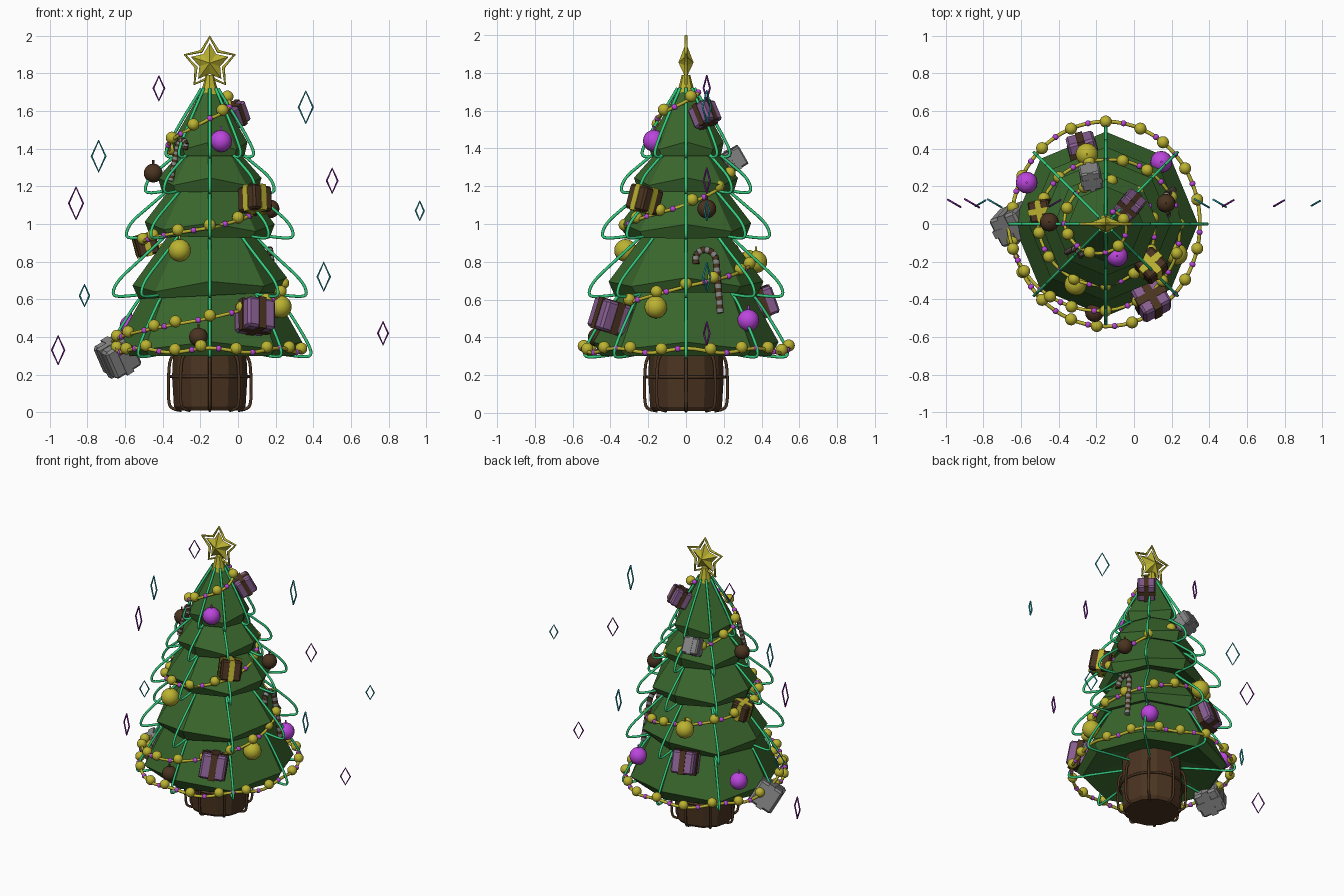
import bpy, bmesh, math
from math import sin, cos, pi, radians
from mathutils import Matrix, Vector, Euler

if "Cube" in bpy.data.objects:
    bpy.data.objects.remove(bpy.data.objects["Cube"])

AXIS_X = -0.15  # the tree stands left of the middle


def material(name, *rgb):
    m = bpy.data.materials.new(name)
    m.use_nodes = True
    m.diffuse_color = (*rgb, 1)
    m.node_tree.nodes["Principled BSDF"].inputs["Base Color"].default_value = (*rgb, 1)
    return m


GREEN = material("needle green", 0.042, 0.135, 0.026)
WIRE = material("light wire green", 0.035, 0.6, 0.21)
GOLD = material("gold", 0.5, 0.45, 0.03)
VIOLET = material("bright violet", 0.5, 0.06, 0.72)
BROWN = material("dark brown", 0.07, 0.034, 0.015)
MAUVE = material("mauve paper", 0.25, 0.115, 0.29)
GREY = material("grey paper", 0.24, 0.24, 0.24)
TEAL = material("teal", 0.02, 0.42, 0.5)
PLUM = material("plum", 0.27, 0.02, 0.4)


def polar(r, a, z):
    return Vector((AXIS_X + r * cos(a), r * sin(a), z))


def part(name, bm, *mats, smooth=False):
    bmesh.ops.recalc_face_normals(bm, faces=bm.faces)
    me = bpy.data.meshes.new(name)
    bm.to_mesh(me)
    bm.free()
    for m in mats:
        me.materials.append(m)
    ob = bpy.data.objects.new(name, me)
    bpy.context.collection.objects.link(ob)
    if smooth:
        me.shade_smooth()


def lathe(name, profile, sides, mat, lift=0.0, tilt=0.0):
    """Faceted ring stack; lift raises every other corner of ring 1."""
    bm = bmesh.new()
    rings = []
    for k, (r, z) in enumerate(profile):
        rings.append([bm.verts.new(polar(r, 2 * pi * i / sides,
                      z + (lift if k == 1 and i % 2 == 0 else 0)
                      + tilt * r * cos(2 * pi * i / sides))) for i in range(sides)])
    for a, b in zip(rings, rings[1:]):
        for i in range(sides):
            j = (i + 1) % sides
            bm.faces.new((a[i], a[j], b[j], b[i]))
    bm.faces.new(rings[0])
    bm.faces.new(rings[-1])
    part(name, bm, mat)


def tubes(name, paths, radius, *mats, kind='POLY', closed=False):
    """One mesh of smooth round tubes; materials alternate from path to path."""
    cu = bpy.data.curves.new(name, 'CURVE')
    cu.dimensions = '3D'
    cu.bevel_depth = radius
    cu.bevel_resolution = 4
    cu.resolution_u = 4
    cu.use_fill_caps = True
    for m in mats:
        cu.materials.append(m)
    for k, path in enumerate(paths):
        s = cu.splines.new(kind)
        s.points.add(len(path) - 1)
        for p, co in zip(s.points, path):
            p.co = (*co, 1)
        s.use_cyclic_u = closed
        s.material_index = k % len(mats)
        if kind == 'NURBS':
            s.order_u = 3
            s.use_endpoint_u = not closed
    ob = bpy.data.objects.new(name, cu)
    bpy.context.collection.objects.link(ob)
    bpy.ops.object.select_all(action='DESELECT')
    ob.select_set(True)
    bpy.context.view_layer.objects.active = ob
    bpy.ops.object.convert(target='MESH')
    bpy.ops.object.shade_smooth_by_angle(angle=radians(50))


def balls(name, spots, radius, mat):
    bm = bmesh.new()
    for p in spots:
        bmesh.ops.create_uvsphere(bm, u_segments=16, v_segments=10, radius=radius,
                                  matrix=Matrix.Translation(p))
    part(name, bm, mat, smooth=True)


# Five stacked eight-sided tiers: top radius, top z, rim radius, bottom z, tilt
TIERS = [(0.33, 0.66, 0.49, 0.30, 0), (0.22, 0.95, 0.41, 0.62, 0.05),
         (0.19, 1.21, 0.345, 0.93, -0.02), (0.12, 1.42, 0.275, 1.17, 0),
         (0.035, 1.72, 0.2, 1.36, 0)]
for n, (rt, zt, rb, zb, tilt) in enumerate(TIERS):
    lathe(f"tier_{n + 1}", [(rt, zt), (rb, zb + 0.035), (rb * 0.92, zb), (rt * 0.6, zb + 0.08)],
          8, GREEN, lift=0.04, tilt=tilt)

# Wooden bucket with staves, hoop and side cords
lathe("bucket", [(0.175, 0.01), (0.19, 0.03), (0.2, 0.19), (0.19, 0.4)], 12, BROWN)
hoop = [polar(0.208, 2 * pi * i / 24, 0.19) for i in range(24)]
tubes("bucket_hoop", [hoop], 0.008, BROWN, closed=True)
cord = [(0.18, 0.31), (0.21, 0.3), (0.22, 0.19), (0.22, 0.05), (0.2, 0.015), (0.15, 0.01)]
tubes("bucket_cords", [[polar(r, k * pi / 4, z) for r, z in cord] for k in range(8)],
      0.008, BROWN, kind='NURBS')

# Eight wires that droop past each rim and tuck back under it
tips = [0.545, 0.52, 0.45, 0.35, 0.24]
rib = [(0.045, 1.72)]
for (rt, zt, rb, zb, _), tip in reversed(list(zip(TIERS, tips))):
    rib += [(rt + 0.02, zt - 0.02), ((rt + tip) / 2 + 0.005, (zt + zb) / 2 + 0.02),
            (tip - 0.03, zb + 0.08), (tip, zb + 0.01), (tip - 0.03, zb - 0.01),
            (rb * 0.7, zb + 0.015)]
rib.append((0.19, 0.33))
tubes("tree_wires", [[polar(r, k * pi / 4, z) for r, z in rib] for k in range(8)],
      0.008, WIRE, kind='NURBS')

# Garland: level ring round the lowest rim, then a climbing spiral
ring = [polar(0.522 - 0.022 * cos(2 * a), a, 0.33 + 0.012 * cos(8 * a))
        for a in (2 * pi * i / 72 for i in range(72))]
STOPS = [(0.52, 0.37), (0.46, 0.5), (0.39, 0.67), (0.34, 0.8), (0.36, 0.9), (0.325, 0.98),
         (0.255, 1.1), (0.23, 1.27), (0.22, 1.42), (0.15, 1.56), (0.105, 1.65), (0.06, 1.72)]


def spiral(t):
    i = min(int(t), len(STOPS) - 2)
    (r0, z0), (r1, z1) = STOPS[i], STOPS[i + 1]
    f = t - i
    return polar(r0 + (r1 - r0) * f, pi + t * pi / 2, z0 + (z1 - z0) * f)


climb = [spiral(i / 12) for i in range(129)]
tubes("garland_ring", [ring], 0.01, GOLD, closed=True)
tubes("garland_spiral", [climb], 0.009, GOLD)


def spaced(path, step):
    """Points at an even distance along a path."""
    out, run = [], 0.0
    for a, b in zip(path, path[1:]):
        run += (b - a).length
        if run >= step:
            run -= step
            out.append(b)
    return out


small = spaced(ring, 0.09) + spaced(climb, 0.085)
balls("garland_gold_beads", [p + Vector((0, 0, 0.015)) for p in small[0::2]], 0.032, GOLD)
balls("garland_violet_beads", small[1::2], 0.016, VIOLET)

# Hanging baubles with thin hooks
BAUBLES = [("gold", GOLD, 0.06, [(-0.31, -0.32, 0.86), (0.225, -0.16, 0.56), (-0.25, 0.37, 0.8)]),
           ("violet", VIOLET, 0.058, [(-0.09, -0.17, 1.44), (0.145, 0.33, 0.49), (-0.57, 0.22, 0.46)]),
           ("brown", BROWN, 0.05, [(-0.21, -0.47, 0.4), (-0.45, 0.01, 1.27), (0.17, 0.11, 1.08)])]
for label, mat, r, spots in BAUBLES:
    balls(f"{label}_baubles", spots, r, mat)
    tubes(f"{label}_bauble_hooks", [[Vector(p) + Vector((0, 0, r + d)) for d in (-0.01, 0.02)]
                                    for p in spots], 0.006, mat)


def gift(name, loc, size, paper, ribbon, rot):
    """Bevelled box wrapped by two crossing ribbon bands."""
    bm = bmesh.new()
    place = Matrix.Translation(loc) @ Euler([radians(d) for d in rot]).to_matrix().to_4x4()
    for k, scale in enumerate([(1, 1, 1), (0.26, 1.05, 1.05), (1.05, 0.26, 1.05)]):
        before = set(bm.faces)
        made = bmesh.ops.create_cube(bm, size=size, matrix=place @ Matrix.Diagonal((*scale, 1)))
        if k == 0:
            edges = {e for v in made["verts"] for e in v.link_edges}
            bmesh.ops.bevel(bm, geom=list(edges), offset=size * 0.08, segments=1, affect='EDGES')
        for f in set(bm.faces) - before:
            f.material_index = min(k, 1)
    part(name, bm, paper, ribbon)


gift("gift_front", (0.09, -0.4, 0.51), 0.165, MAUVE, BROWN, (-15, 8, 28))
gift("gift_top", (-0.02, 0.1, 1.58), 0.115, MAUVE, BROWN, (28, 0, -40))
gift("gift_back", (-0.27, 0.39, 0.58), 0.15, MAUVE, BROWN, (20, 0, 15))
gift("gift_gold_front", (0.09, -0.22, 1.13), 0.135, BROWN, GOLD, (-12, 8, 42))
gift("gift_gold_side", (-0.49, 0.07, 0.89), 0.115, BROWN, GOLD, (0, -15, 10))
gift("gift_grey_low", (-0.64, 0.0, 0.3), 0.168, GREY, GREY, (15, -30, 20))
gift("gift_grey_high", (-0.23, 0.25, 1.34), 0.11, GREY, GREY, (30, 0, 10))


# Striped candy canes, hooked in a vertical plane
def cane(name, top, along, lean, size, radius):
    side, down = Vector(along), Vector(lean)
    path = [Vector(top) + size * (side * cos(a) - down * sin(a))
            for a in (pi - pi * i / 8 for i in range(9))]
    path += [path[8] + down * size * 0.4 * i for i in range(1, 14)]
    path.insert(0, path[0] + down * size * 0.4)
    tubes(name, [list(p) for p in zip(path, path[1:])], radius, BROWN, GREY)


cane("cane_right", (0.175, 0.105, 0.81), (0, 1, 0), (0.12, 0.08, -1), 0.054, 0.018)
cane("cane_left", (-0.3, -0.15, 1.41), (-0.6, 0.5, 0), (-0.2, -0.1, -1), 0.035, 0.015)

# Star: faceted solid inside an outline frame, on a flared socket
lathe("star_socket", [(0.05, 1.69), (0.035, 1.74), (0.022, 1.79)], 8, GOLD)
CENTRE = Vector((AXIS_X, 0, 1.855))


def star_points(outer, inner):
    return [CENTRE + (inner if k % 2 else outer) * Vector((sin(k * pi / 5), 0, cos(k * pi / 5)))
            for k in range(10)]


bm = bmesh.new()
rim = [bm.verts.new(p) for p in star_points(0.105, 0.058)]
for y in (-0.04, 0.04):
    tip = bm.verts.new(CENTRE + Vector((0, y, 0)))
    for k in range(10):
        bm.faces.new((rim[k], rim[(k + 1) % 10], tip))
part("star", bm, GOLD)
tubes("star_frame", [star_points(0.138, 0.076)], 0.0085, GOLD, closed=True)

# Floating diamond outlines: x, z, height, way they are turned
SPARKS = {"teal": (TEAL, [(0.36, 1.62, 0.17, -1), (-0.74, 1.36, 0.165, -1), (0.965, 1.07, 0.1, 1),
                          (0.455, 0.72, 0.15, -1), (-0.815, 0.62, 0.115, 1)]),
          "plum": (PLUM, [(-0.42, 1.72, 0.13, 1), (0.5, 1.23, 0.13, 1), (-0.86, 1.11, 0.17, -1),
                          (0.77, 0.42, 0.12, 1), (-0.955, 0.33, 0.15, -1)])}
for label, (mat, spots) in SPARKS.items():
    paths = []
    for x, z, h, turn in spots:
        w = Vector((cos(pi / 6), turn * sin(pi / 6), 0)) * h * 0.26
        c, up = Vector((x, 0.11, z)), Vector((0, 0, h / 2))
        paths.append([c + up, c + w, c - up, c - w])
    tubes(f"{label}_diamonds", paths, 0.005, mat, closed=True)
